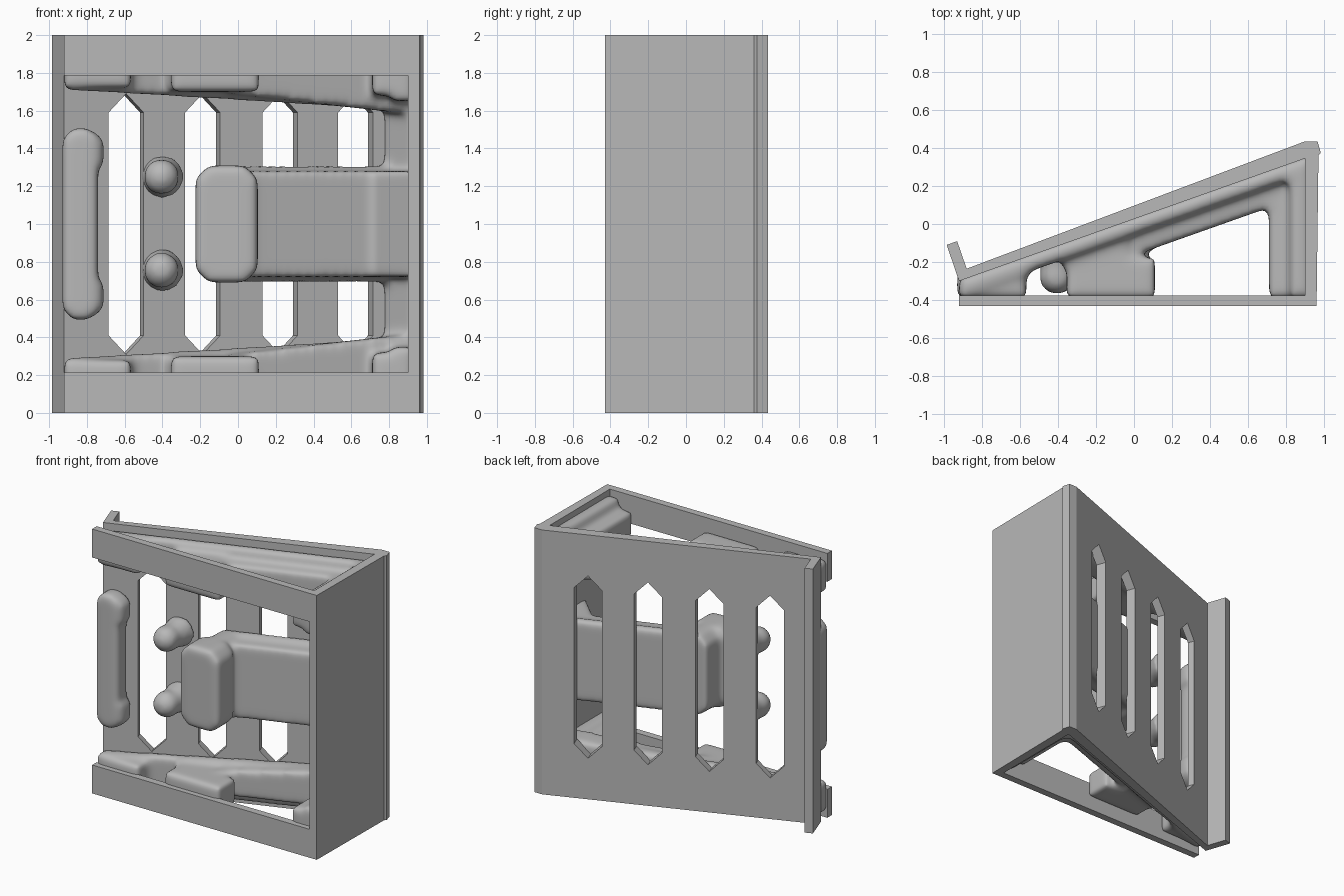
import bpy, bmesh
from mathutils import Matrix, Vector

if "Cube" in bpy.data.objects:
    bpy.data.objects.remove(bpy.data.objects["Cube"], do_unlink=True)

grey = bpy.data.materials.new("plain grey")
grey.use_nodes = True
grey.diffuse_color = (0.48, 0.48, 0.48, 1)
grey.node_tree.nodes["Principled BSDF"].inputs["Base Color"].default_value = (0.48, 0.48, 0.48, 1)


def prism(bm, pts, axis, lo, hi):
    """Extrude an outline: (x, y) points along z, or (x, z) points along y."""
    def place(p, t):
        return (p[0], p[1], t) if axis == "z" else (p[0], t, p[1])
    a = [bm.verts.new(place(p, lo)) for p in pts]
    b = [bm.verts.new(place(p, hi)) for p in pts]
    n = len(pts)
    bm.faces.new(a)
    bm.faces.new(b[::-1])
    for i in range(n):
        j = (i + 1) % n
        bm.faces.new((a[j], a[i], b[i], b[j]))
    return a, b


def rounded(x0, x1, z0, z1, c):
    """Rectangle outline with cut corners."""
    return [(x0 + c, z0), (x1 - c, z0), (x1, z0 + c), (x1, z1 - c),
            (x1 - c, z1), (x0 + c, z1), (x0, z1 - c), (x0, z0 + c)]


def finish(name, bm):
    bmesh.ops.recalc_face_normals(bm, faces=bm.faces)
    mesh = bpy.data.meshes.new(name)
    bm.to_mesh(mesh)
    bm.free()
    obj = bpy.data.objects.new(name, mesh)
    bpy.context.scene.collection.objects.link(obj)
    mesh.materials.append(grey)
    return obj


def bake(obj):
    """Turn the modifier stack into plain mesh."""
    dg = bpy.context.evaluated_depsgraph_get()
    obj.data = bpy.data.meshes.new_from_object(obj.evaluated_get(dg))
    obj.modifiers.clear()
    if not obj.data.materials:
        obj.data.materials.append(grey)


def under(x):
    """Depth in y just inside the sloped plate's inner side."""
    return 0.035 + 0.354 * x


# Sloped plate with its lip and the side wall
bm = bmesh.new()
prism(bm, [(-0.985, -0.11), (-0.93, -0.09), (-0.88, -0.235), (0.9, 0.435),
           (0.965, 0.435), (0.982, 0.375), (0.97, 0.36), (0.96, -0.43), (0.9, -0.43),
           (0.9, 0.345), (-0.92, -0.3)], "z", 0, 2)
shell = finish("sloped_plate_and_wall", bm)

# Pointed slots cut square to the plate
bm = bmesh.new()
for x in (-0.595, -0.19, 0.22, 0.62):
    ends = prism(bm, [(x - 0.105, 0.41), (x, 0.31), (x + 0.105, 0.41),
                      (x + 0.105, 1.59), (x, 1.69), (x - 0.105, 1.59)], "y",
                 under(x) - 0.3, under(x) + 0.3)
    for end, shift in zip(ends, (0.11, -0.11)):
        for v in end:
            v.co.x += shift
cutter = finish("slot_cutter", bm)
cutter.hide_render = True
mod = shell.modifiers.new("slots", "BOOLEAN")
mod.operation = "DIFFERENCE"
mod.solver = "EXACT"
mod.object = cutter
bake(shell)
bpy.data.objects.remove(cutter, do_unlink=True)

# Front rails
for name, z in (("lower_front_rail", 0), ("upper_front_rail", 1.785)):
    bm = bmesh.new()
    prism(bm, [(-0.92, -0.43), (0.93, -0.43), (0.93, -0.375), (-0.92, -0.375)],
          "z", z, z + 0.215)
    finish(name, bm)

# Organic frame: rough solids fused and smoothed
bm = bmesh.new()


def band(x0, x1, depth, z0, z1, top):
    """Beam along the inside of the plate, its lower side running from z0 to z1."""
    low, _ = prism(bm, [(x0, under(x0)), (x1, under(x1)), (x1, under(x1) - depth),
                        (x0, under(x0) - depth)], "z", z0, top)
    for v in low[1:3]:
        v.co.z = z1


# Upper end web: beams, wall column, corner fill and short column
band(-0.05, 0.93, 0.2, 1.69, 1.58, 1.88)
band(-0.9, 0.93, 0.09, 1.71, 1.6, 1.96)
prism(bm, [(0.71, -0.39), (0.93, -0.39), (0.93, under(0.93)), (0.71, under(0.71))],
      "z", 1.68, 1.88)
prism(bm, [(0.82, -0.39), (0.93, -0.39), (0.93, under(0.93)), (0.82, under(0.82))],
      "z", 1.65, 1.96)
prism(bm, [(-0.92, -0.39), (-0.56, -0.39), (-0.57, -0.3), (-0.5, under(-0.5)),
           (-0.92, under(-0.92))], "z", 1.72, 1.94)
prism(bm, [(-0.36, -0.39), (0.11, -0.39), (0.11, -0.18), (-0.05, -0.18),
           (0, under(0)), (-0.43, under(-0.43)), (-0.35, -0.26)], "z", 1.7, 1.9)

# Lower end web mirrors the upper one
twin = bmesh.ops.duplicate(bm, geom=bm.verts[:] + bm.edges[:] + bm.faces[:])
for v in twin["geom"]:
    if isinstance(v, bmesh.types.BMVert):
        v.co.z = 2 - v.co.z

# Fillet in the corner of plate and wall, deeper behind the arm
prism(bm, [(0.76, under(0.76)), (0.93, under(0.93)), (0.93, 0.14)], "z", 0.3, 1.7)
prism(bm, [(0.65, under(0.65)), (0.93, under(0.93)), (0.93, -0.12), (0.72, 0.08)],
      "z", 0.72, 1.28)

# Central arm and its front pad
band(-0.05, 0.93, 0.2, 0.72, 0.72, 1.28)
band(-0.1, 0.93, 0.07, 0.69, 0.69, 1.31)
prism(bm, rounded(-0.225, 0.105, 0.69, 1.31, 0.07), "y", -0.39, -0.18)
prism(bm, rounded(-0.17, 0.07, 0.69, 1.31, 0.07), "y", -0.25, 0)

# Long pad beside the lip, wider at its ends
prism(bm, rounded(-0.93, -0.74, 0.49, 1.51, 0.06), "y", -0.39, -0.25)
for z in (0.62, 1.38):
    prism(bm, rounded(-0.9, -0.71, z - 0.11, z + 0.11, 0.05), "y", -0.36, under(-0.8))

# Round knobs on stalks
for z in (0.755, 1.25):
    spot = Matrix.Translation(Vector((-0.405, -0.275, z)))
    bmesh.ops.create_uvsphere(bm, u_segments=24, v_segments=16, radius=0.097, matrix=spot)
    stalk = Matrix.Translation(Vector((-0.4, -0.18, z))) @ Matrix.Rotation(1.5708, 4, "X")
    bmesh.ops.create_cone(bm, cap_ends=True, segments=24, radius1=0.12, radius2=0.08,
                          depth=0.16, matrix=stalk)

frame = finish("organic_frame", bm)
remesh = frame.modifiers.new("fuse", "REMESH")
remesh.mode = "VOXEL"
remesh.voxel_size = 0.018
smooth = frame.modifiers.new("soften", "SMOOTH")
smooth.factor = 0.5
smooth.iterations = 20
bake(frame)
for poly in frame.data.polygons:
    poly.use_smooth = True
